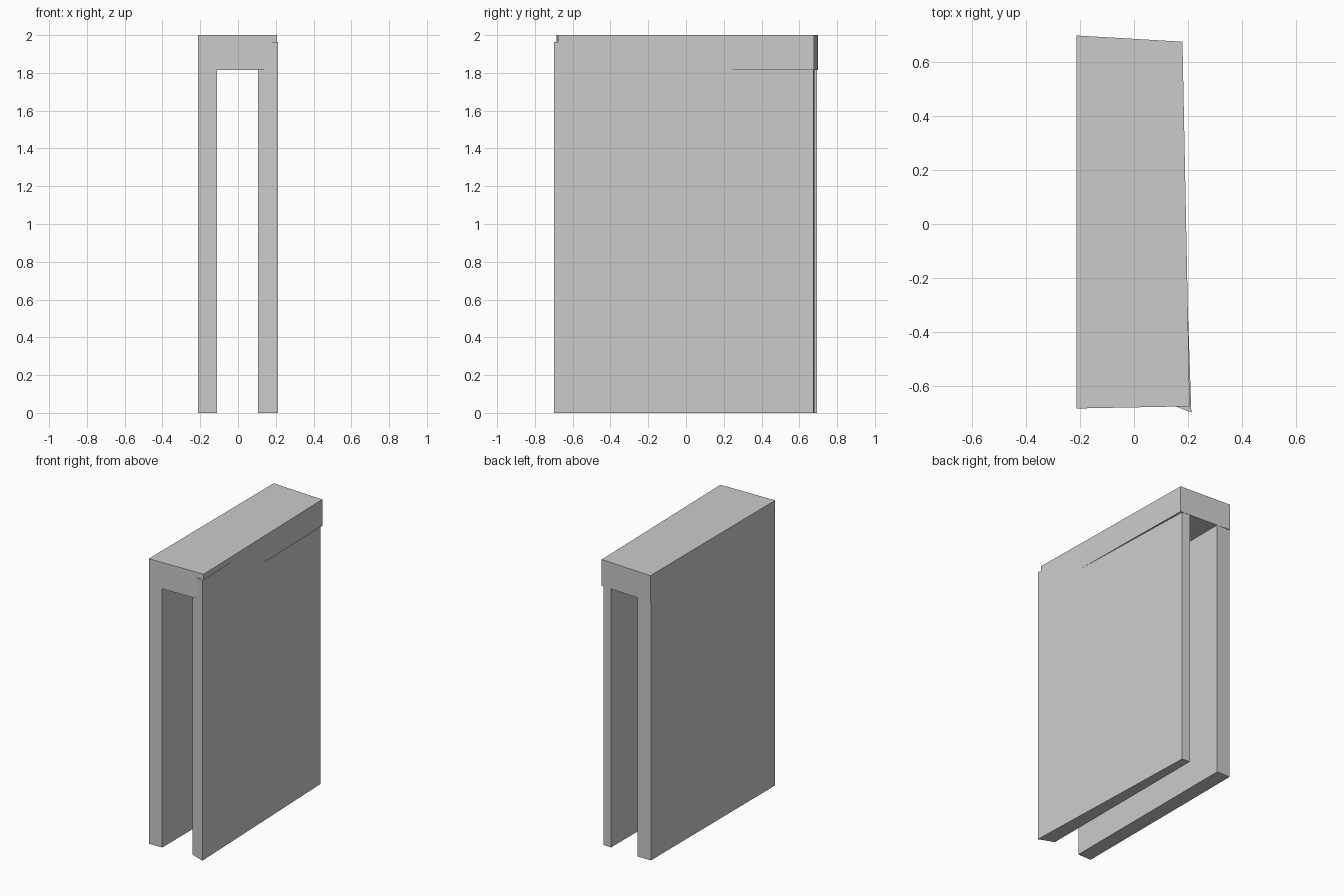
import bpy, bmesh

if "Cube" in bpy.data.objects:
    bpy.data.objects.remove(bpy.data.objects["Cube"])


def prism(name, footprint, z0, z1):
    """Extrude a counter-clockwise footprint between two heights."""
    bm = bmesh.new()
    base = bm.faces.new([bm.verts.new((x, y, z0)) for x, y in footprint])
    top = bmesh.ops.extrude_face_region(bm, geom=[base])["geom"]
    verts = [v for v in top if isinstance(v, bmesh.types.BMVert)]
    bmesh.ops.translate(bm, verts=verts, vec=(0, 0, z1 - z0))
    bmesh.ops.recalc_face_normals(bm, faces=bm.faces)
    mesh = bpy.data.meshes.new(name)
    bm.to_mesh(mesh)
    bm.free()
    obj = bpy.data.objects.new(name, mesh)
    bpy.context.collection.objects.link(obj)
    return obj


# Top slab, tapering slightly towards the back
prism("lintel", [(-0.213, -0.685), (0.207, -0.677), (0.18, 0.677), (-0.213, 0.70)], 1.815, 2.0)

# Left wall, flush under the slab
prism("left_wall", [(-0.213, -0.685), (-0.11, -0.683), (-0.11, 0.694), (-0.213, 0.694)], 0.0, 1.815)

# Right wall, thinner at the back, its front corner poking out past the slab
prism("right_wall", [(0.106, -0.658), (0.213, -0.70), (0.166, 0.675), (0.106, 0.68)], 0.0, 1.963)
